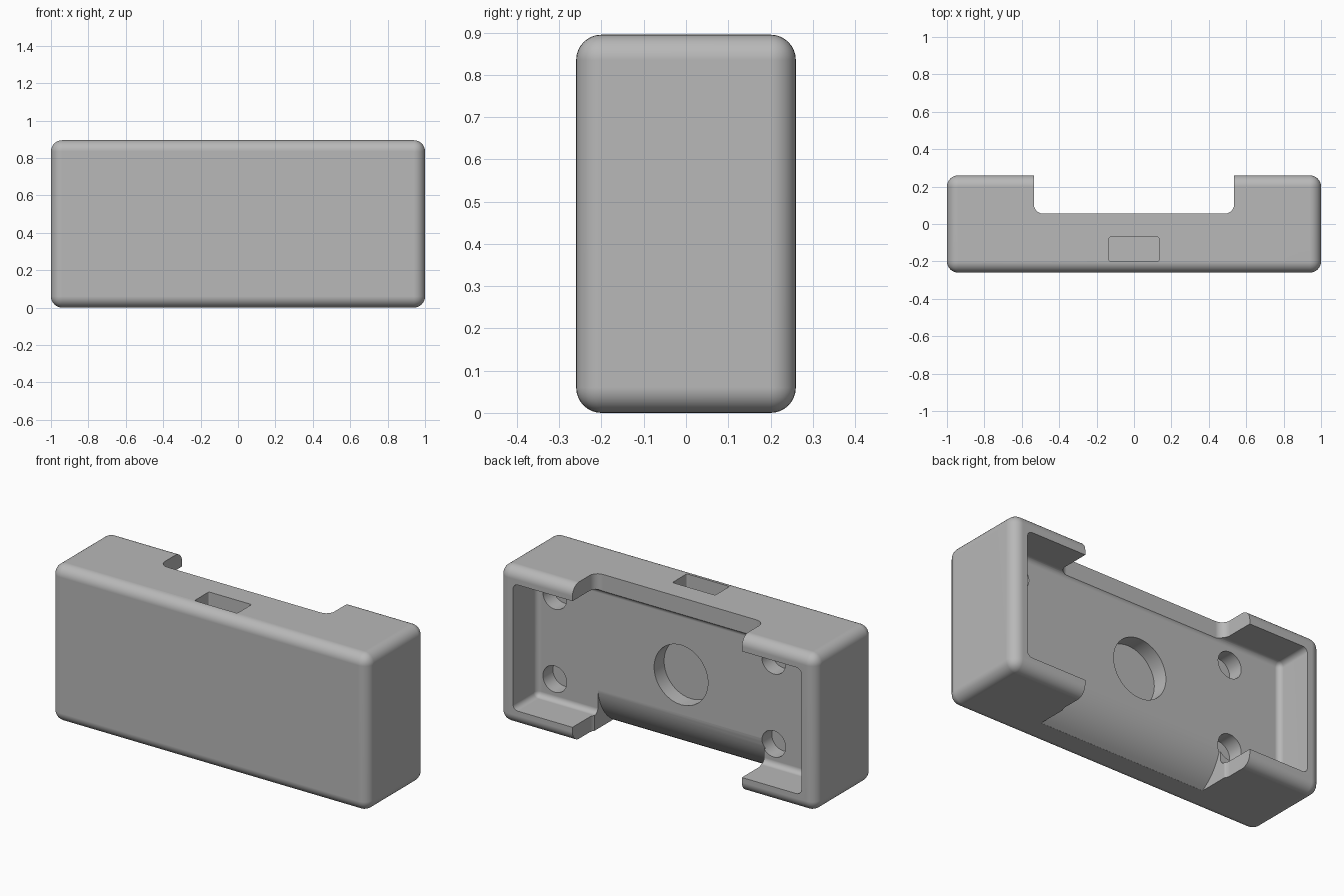
import bpy, bmesh, math
from mathutils import Matrix, Vector

cube = bpy.data.objects.get("Cube")
if cube:
    bpy.data.objects.remove(cube, do_unlink=True)

W, D, H = 2.0, 0.52, 0.895
MID = H / 2
FLOOR = 0.045      # cavity floor, y
NOTCH = 0.055      # depth of the cable notch, y

grey = bpy.data.materials.new("plastic_grey")
grey.use_nodes = True
grey.diffuse_color = (0.48, 0.48, 0.48, 1)
grey.node_tree.nodes["Principled BSDF"].inputs["Base Color"].default_value = (0.48, 0.48, 0.48, 1)


def finish(name, bm):
    bmesh.ops.recalc_face_normals(bm, faces=bm.faces)
    mesh = bpy.data.meshes.new(name)
    bm.to_mesh(mesh)
    bm.free()
    mesh.materials.append(grey)
    obj = bpy.data.objects.new(name, mesh)
    bpy.context.collection.objects.link(obj)
    return obj


def box(name, lo, hi, radius=0, segments=6, pick=lambda e: True):
    """Box between two corners, with the picked edges rounded."""
    lo, hi = Vector(lo), Vector(hi)
    bm = bmesh.new()
    bmesh.ops.create_cube(bm, size=1)
    for v in bm.verts:
        v.co = Vector(a + (b - a) * (c + 0.5) for a, b, c in zip(lo, hi, v.co))
    if radius:
        bmesh.ops.bevel(bm, geom=[e for e in bm.edges if pick(e)], offset=radius,
                        segments=segments, profile=0.5, affect='EDGES')
    return finish(name, bm)


def hole(name, x, z, radius, depth):
    """Round blind hole sunk into the cavity floor."""
    bm = bmesh.new()
    length = depth + 0.1
    turn = Matrix.Translation((x, FLOOR - depth + length / 2, z)) @ Matrix.Rotation(math.pi / 2, 4, 'X')
    bmesh.ops.create_cone(bm, cap_ends=True, segments=48, radius1=radius,
                          radius2=radius, depth=length, matrix=turn)
    return finish(name, bm)


def prism(name, profile, half):
    """Extrude a y-z profile along x."""
    bm = bmesh.new()
    face = bm.faces.new([bm.verts.new((-half, y, z)) for y, z in profile])
    out = bmesh.ops.extrude_face_region(bm, geom=[face])
    bmesh.ops.translate(bm, vec=(2 * half, 0, 0),
                        verts=[g for g in out["geom"] if isinstance(g, bmesh.types.BMVert)])
    return finish(name, bm)


def inner_notch_edge(e):
    a, b = e.verts
    return a.co.y < 0.1 and b.co.y < 0.1 and abs(a.co.z - b.co.z) > 0.5


# Rounded outer shell
housing = box("housing", (-W / 2, -D / 2, 0), (W / 2, D / 2, H), 0.06, 8)

# Cavity in the back, and the notch through upper and lower walls
cutters = [
    box("cavity_cutter", (-0.91, FLOOR, 0.0875), (0.91, 0.5, H - 0.0875), 0.03),
    box("notch_cutter", (-0.535, NOTCH, -0.3), (0.535, 0.6, H + 0.3), 0.05, 6, inner_notch_edge),
]

# Curved cable ramp at the lower edge
R, TOP = 0.3, 0.255
arc = [(FLOOR + 0.002 - R + R * math.cos(t), TOP - R * math.sin(t))
       for t in (math.radians(58) * i / 12 for i in range(13))]
arc += [(arc[-1][0], -0.1), (0.4, -0.1), (0.4, TOP)]
cutters.append(prism("ramp_cutter", arc, 0.525))

# Large centre hole, four screw holes, and the slot on top
cutters.append(hole("centre_hole_cutter", 0, MID, 0.17, 0.09))
for x in (0.797, -0.585):
    for side in (-1, 1):
        cutters.append(hole("screw_hole_cutter", x, MID + side * 0.237, 0.075, 0.09))
cutters.append(box("slot_cutter", (-0.135, -0.2, H - 0.1), (0.135, -0.07, H + 0.1),
                   0.01, 3, lambda e: abs(e.verts[0].co.z - e.verts[1].co.z) > 0.1))

for c in cutters:
    c.hide_render = True
    mod = housing.modifiers.new(c.name, 'BOOLEAN')
    mod.operation = 'DIFFERENCE'
    mod.solver = 'EXACT'
    mod.object = c

# Bake the cuts and drop the cutters
bpy.context.view_layer.update()
deps = bpy.context.evaluated_depsgraph_get()
baked = bpy.data.meshes.new_from_object(housing.evaluated_get(deps))
housing.modifiers.clear()
housing.data = baked
baked.materials.clear()
baked.materials.append(grey)
for p in baked.polygons:
    p.material_index = 0
for c in cutters:
    bpy.data.objects.remove(c, do_unlink=True)

# Smooth rounded edges, crisp cut edges
for o in bpy.context.selected_objects:
    o.select_set(False)
bpy.context.view_layer.objects.active = housing
housing.select_set(True)
bpy.ops.object.shade_smooth_by_angle(angle=math.radians(30))
weighted = housing.modifiers.new("flat_normals", 'WEIGHTED_NORMAL')
weighted.keep_sharp = True
